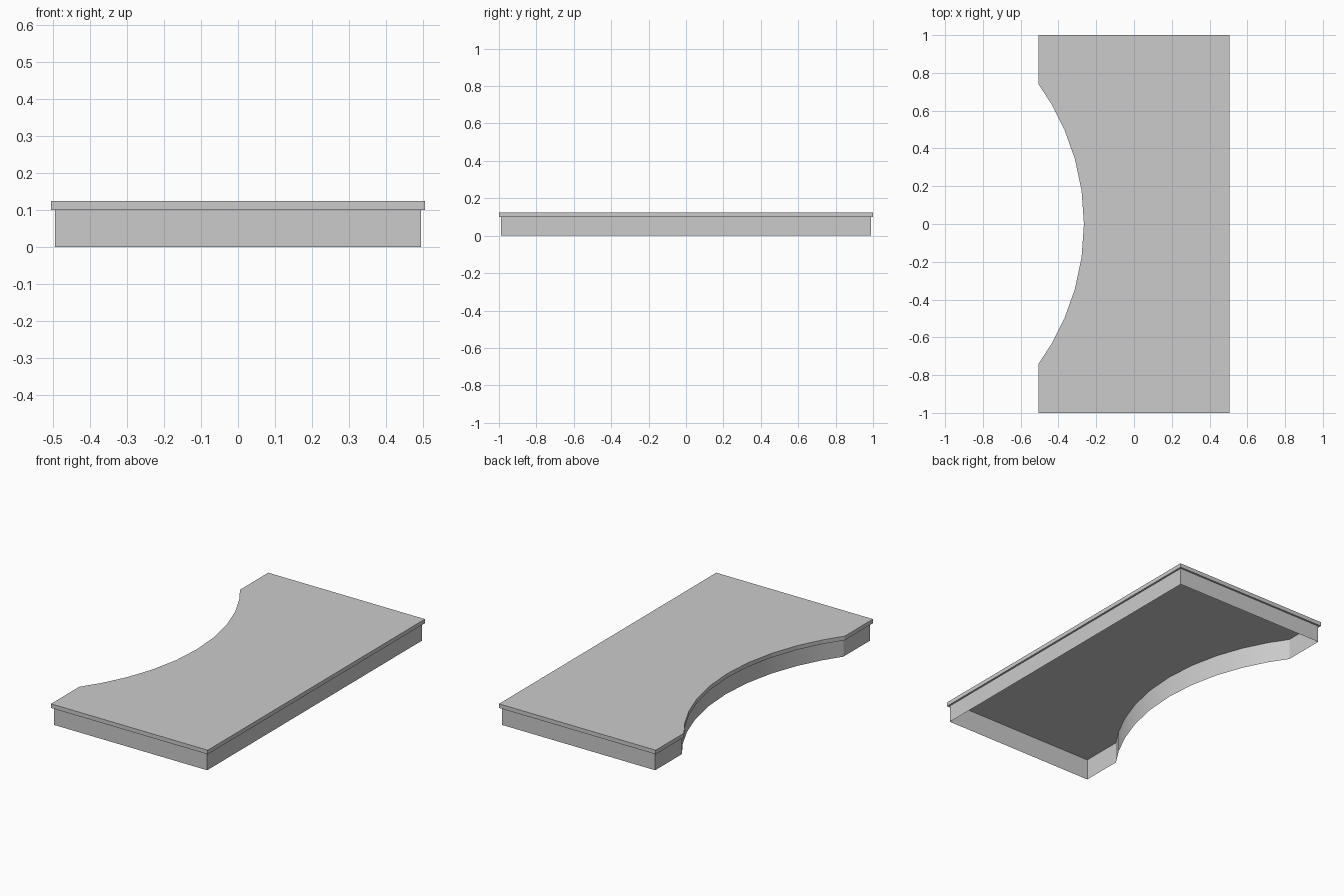
import bpy
import bmesh
import math

if "Cube" in bpy.data.objects:
    bpy.data.objects.remove(bpy.data.objects["Cube"], do_unlink=True)

HALF_X, HALF_Y = 0.505, 1.0
OVERHANG = 0.011
LIP_Z, TOP_Z = 0.1, 0.124
ARC_X, ARC_R = -1.525, 1.26          # centre and radius of the side cut-out
ARC_ANGLES = [0, 8.1, 16, 23.4, 30.2]

grey = bpy.data.materials.new("light_grey")
grey.use_nodes = True
grey.diffuse_color = (0.6, 0.6, 0.6, 1)
grey.node_tree.nodes["Principled BSDF"].inputs["Base Color"].default_value = grey.diffuse_color


def add_ring(bm, inset, z):
    """Counter-clockwise rectangle with a curved bay in its -x side."""
    x, y, r = HALF_X - inset, HALF_Y - inset, ARC_R + inset
    end = math.degrees(math.acos((-x - ARC_X) / r))
    half = ARC_ANGLES + [end]
    angles = half[::-1] + [-a for a in half[1:]]
    bay = [(ARC_X + r * math.cos(math.radians(a)),
            r * math.sin(math.radians(a))) for a in angles]
    corners = [(-x, -y), (x, -y), (x, y), (-x, y)]
    return [bm.verts.new((px, py, z)) for px, py in corners + bay]


def bridge(bm, low, high):
    """Strip of quads between two matching rings."""
    for i in range(len(low)):
        j = (i + 1) % len(low)
        bm.faces.new((low[i], low[j], high[j], high[i]))


def make_object(name, bm):
    mesh = bpy.data.meshes.new(name)
    bm.to_mesh(mesh)
    bm.free()
    mesh.materials.append(grey)
    obj = bpy.data.objects.new(name, mesh)
    bpy.context.collection.objects.link(obj)
    return obj


# Top panel with a rim that turns in underneath to meet the skirt
bm = bmesh.new()
inner = add_ring(bm, OVERHANG, LIP_Z)
outer = add_ring(bm, 0, LIP_Z)
top = add_ring(bm, 0, TOP_Z)
bridge(bm, inner, outer)
bridge(bm, outer, top)
bm.faces.new(top)
make_object("top_panel", bm)

# Thin open skirt running up to the panel, hollow from below
bm = bmesh.new()
bridge(bm, add_ring(bm, OVERHANG, 0), add_ring(bm, OVERHANG, TOP_Z))
skirt = make_object("skirt", bm)

# Smooth the curved bay, keep the corners sharp
bpy.ops.object.select_all(action='DESELECT')
skirt.select_set(True)
bpy.context.view_layer.objects.active = skirt
bpy.ops.object.shade_smooth_by_angle(angle=math.radians(30))
